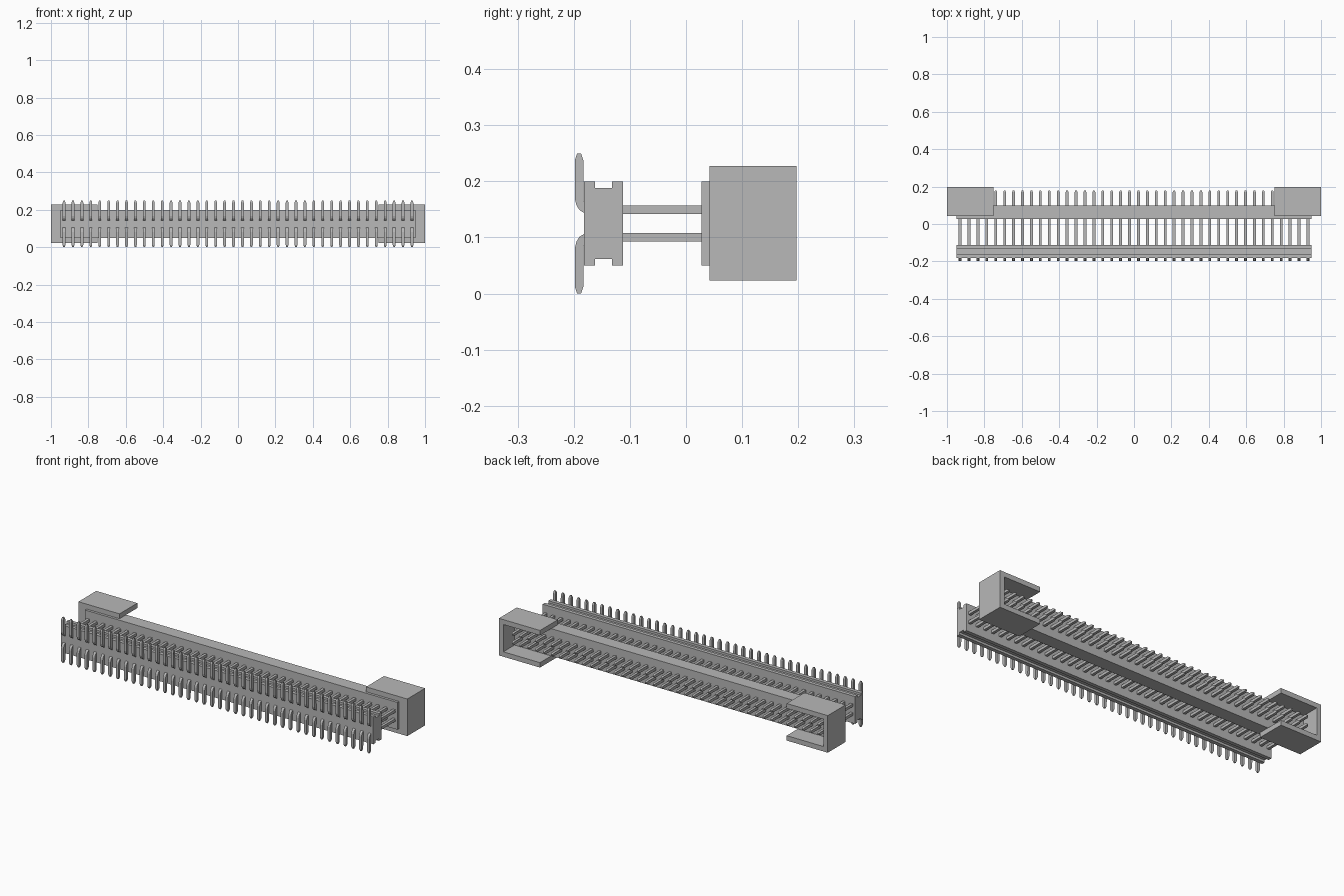
import bpy
import bmesh

cube = bpy.data.objects.get("Cube")
if cube:
    bpy.data.objects.remove(cube, do_unlink=True)

grey = bpy.data.materials.new("plain grey")
grey.use_nodes = True
grey.diffuse_color = (0.48, 0.48, 0.48, 1)
grey.node_tree.nodes["Principled BSDF"].inputs["Base Color"].default_value = grey.diffuse_color

MID_Z = 0.125       # height of the symmetry plane
COLUMNS = 40
FIRST_X = -0.93
PITCH = -2 * FIRST_X / (COLUMNS - 1)
PIN = 0.0075        # half thickness of a pin


def finish(bm, name):
    bmesh.ops.recalc_face_normals(bm, faces=bm.faces)
    mesh = bpy.data.meshes.new(name)
    bm.to_mesh(mesh)
    bm.free()
    mesh.materials.append(grey)
    obj = bpy.data.objects.new(name, mesh)
    bpy.context.collection.objects.link(obj)
    return obj


def extrude(name, points, x0, x1, tip=None):
    """Extrude a (y, z) profile along x; narrow the points chosen by tip."""
    bm = bmesh.new()
    mid, half = (x0 + x1) / 2, (x1 - x0) / 2
    rings = []
    for side in (-1, 1):
        ring = []
        for y, z in points:
            width = half * (0.5 if tip and tip(y, z) else 1)
            ring.append(bm.verts.new((mid + side * width, y, z)))
        bm.faces.new(ring)
        rings.append(ring)
    a, b = rings
    for i in range(len(a)):
        j = (i + 1) % len(a)
        bm.faces.new((a[i], a[j], b[j], b[i]))
    return finish(bm, name)


def rect(y0, y1, half_height, z=MID_Z):
    return [(y0, z - half_height), (y1, z - half_height),
            (y1, z + half_height), (y0, z + half_height)]


def repeat(obj):
    arr = obj.modifiers.new("columns", "ARRAY")
    arr.count = COLUMNS
    arr.use_relative_offset = False
    arr.use_constant_offset = True
    arr.constant_offset_displace = (PITCH, 0, 0)


# Front insulator strip, grooved along top and bottom
upper = [(-0.182, 0.075), (-0.162, 0.075), (-0.162, 0.063),
         (-0.132, 0.063), (-0.132, 0.075), (-0.112, 0.075)]
extrude("front_strip",
        [(y, MID_Z + h) for y, h in upper] +
        [(y, MID_Z - h) for y, h in reversed(upper)], -0.95, 0.95)

# Rear base with its forward flange
extrude("rear_flange", rect(0.028, 0.042, 0.075), -0.95, 0.95)
extrude("rear_base", rect(0.042, 0.10, 0.075), -0.973, 0.973)

# Open end shrouds: a C shape of roof, floor and end wall at each side
for label, s in (("left", 1), ("right", -1)):
    bm = bmesh.new()
    outline = [(0.75, 0.075), (0.973, 0.075), (0.973, -0.075), (0.75, -0.075),
               (0.75, -0.102), (1, -0.102), (1, 0.102), (0.75, 0.102)]
    face = bm.faces.new([bm.verts.new((s * x, 0.042, MID_Z + h)) for x, h in outline])
    new = bmesh.ops.extrude_face_region(bm, geom=[face])["geom"]
    bmesh.ops.translate(bm, vec=(0, 0.155, 0),
                        verts=[v for v in new if isinstance(v, bmesh.types.BMVert)])
    finish(bm, label + "_shroud")

# Two rows of contacts: straight pins and bent solder tails
tail = [(-0.182, 0.019), (-0.19, 0.024), (-0.195, 0.032), (-0.198, 0.043),
        (-0.198, 0.113), (-0.194, 0.125), (-0.187, 0.125), (-0.183, 0.113)]
for label, s in (("upper", 1), ("lower", -1)):
    z = MID_Z + s * 0.0245
    pin = [(-0.182, z - PIN), (0.17, z - PIN), (0.18, z - PIN / 2),
           (0.18, z + PIN / 2), (0.17, z + PIN), (-0.182, z + PIN)]
    repeat(extrude(label + "_pins", pin, FIRST_X - PIN, FIRST_X + PIN,
                   lambda y, z: y > 0.175))
    repeat(extrude(label + "_solder_tails", [(y, MID_Z + s * h) for y, h in tail],
                   FIRST_X - PIN, FIRST_X + PIN,
                   lambda y, z: abs(z - MID_Z) > 0.12))
